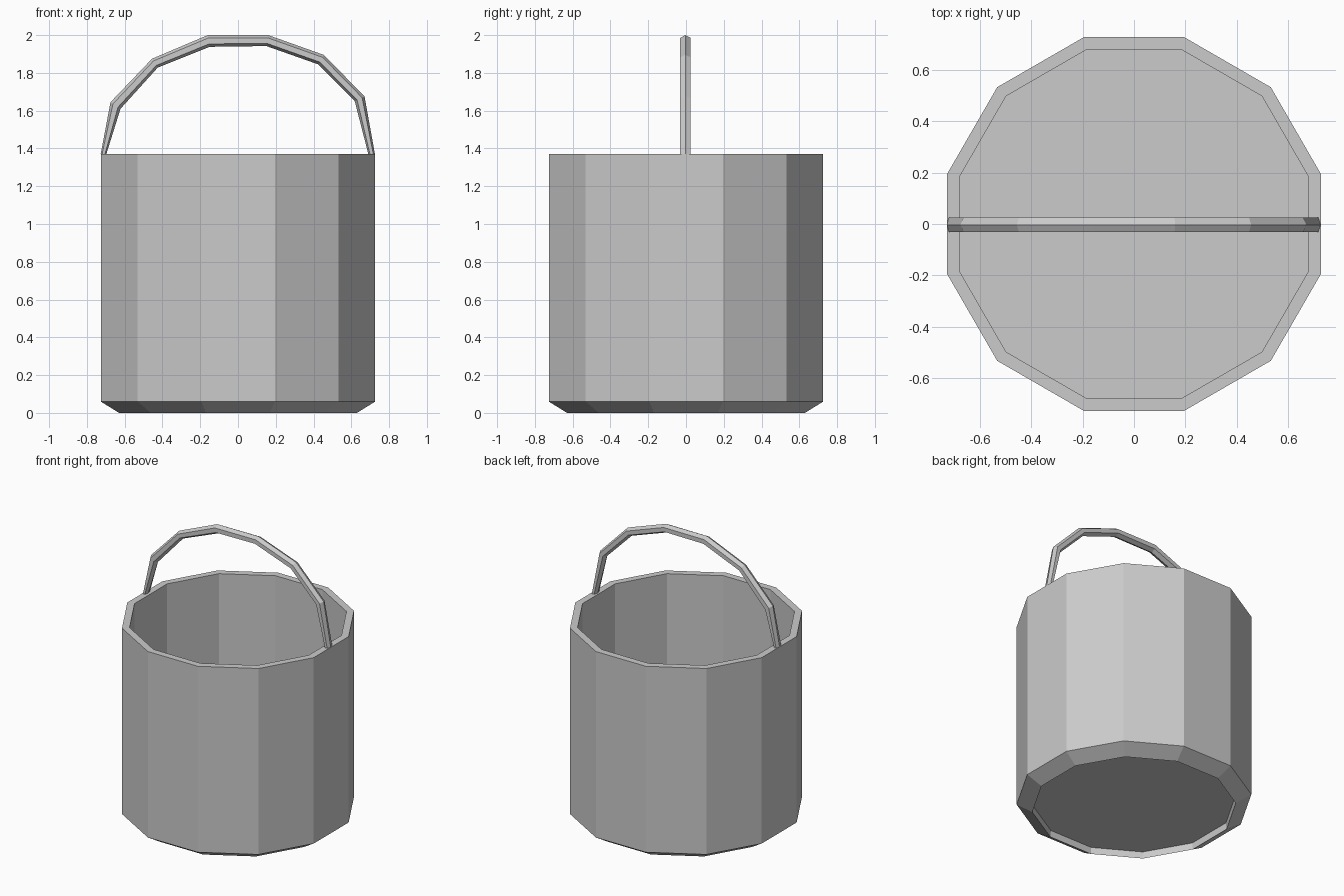
import bpy, bmesh
from math import cos, sin, radians

if "Cube" in bpy.data.objects:
    bpy.data.objects.remove(bpy.data.objects["Cube"])


def loft(name, rings):
    """Skin a series of closed vertex rings and cap both ends."""
    bm = bmesh.new()
    vs = [[bm.verts.new(p) for p in ring] for ring in rings]
    n = len(vs[0])
    for a, b in zip(vs, vs[1:]):
        for i in range(n):
            j = (i + 1) % n
            bm.faces.new((a[i], a[j], b[j], b[i]))
    bm.faces.new(vs[0])
    bm.faces.new(vs[-1])
    bmesh.ops.recalc_face_normals(bm, faces=bm.faces)
    mesh = bpy.data.meshes.new(name)
    bm.to_mesh(mesh)
    bm.free()
    obj = bpy.data.objects.new(name, mesh)
    bpy.context.collection.objects.link(obj)
    return obj


# Twelve-sided bucket: recessed underside, chamfered foot, wall, rim, inner floor
def polygon(r, z, sides=12):
    angles = [radians(15 + 360 * i / sides) for i in range(sides)]
    return [(r * cos(a), r * sin(a), z) for a in angles]


profile = [(0.648, 0.046), (0.652, 0.0), (0.752, 0.06),
           (0.752, 1.37), (0.703, 1.37), (0.703, 0.09)]
loft("bucket", [polygon(r, z) for r, z in profile])


# Arched handle: hexagonal section between outer and inner ridge points
def hexagon(outer, inner, half=0.028):
    steps = [(0, 0), (0.25, 1), (0.75, 1), (1, 0), (0.75, -1), (0.25, -1)]
    return [(outer[0] + (inner[0] - outer[0]) * t, side * half - 0.003,
             outer[1] + (inner[1] - outer[1]) * t) for t, side in steps]


outer = [(-0.727, 1.37), (-0.675, 1.645), (-0.455, 1.875), (-0.16, 2.0),
         (0.16, 2.0), (0.455, 1.895), (0.67, 1.675), (0.725, 1.37)]
inner = [(-0.697, 1.37), (-0.622, 1.61), (-0.425, 1.828), (-0.15, 1.938),
         (0.15, 1.942), (0.425, 1.845), (0.618, 1.65), (0.69, 1.37)]
loft("handle", [hexagon(o, i) for o, i in zip(outer, inner)])
